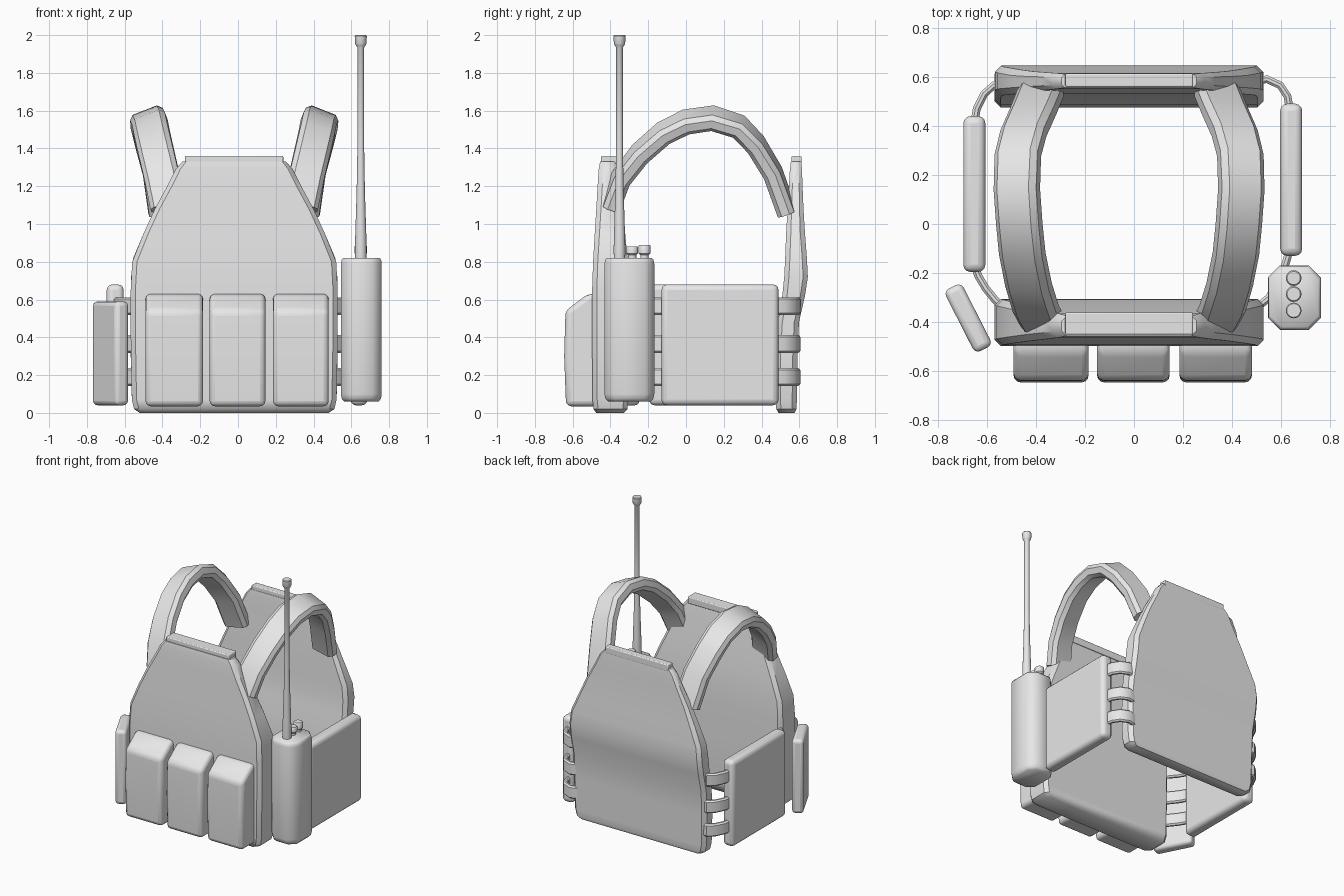
import bpy, bmesh, math
from mathutils import Vector, Matrix

if "Cube" in bpy.data.objects:
    bpy.data.objects.remove(bpy.data.objects["Cube"], do_unlink=True)

CX = -0.02  # vest centre line
grey = bpy.data.materials.new("plain_grey")
grey.use_nodes = True
grey.diffuse_color = (0.8, 0.8, 0.8, 1)
grey.node_tree.nodes["Principled BSDF"].inputs["Base Color"].default_value = (0.8, 0.8, 0.8, 1)


def finish(name, bm, bevel=0, segments=3, angle=40):
    bmesh.ops.recalc_face_normals(bm, faces=bm.faces)
    me = bpy.data.meshes.new(name)
    bm.to_mesh(me)
    bm.free()
    me.materials.append(grey)
    ob = bpy.data.objects.new(name, me)
    bpy.context.collection.objects.link(ob)
    if bevel:
        mod = ob.modifiers.new("soft_edges", 'BEVEL')
        mod.width, mod.segments, mod.limit_method = bevel, segments, 'ANGLE'
    bpy.ops.object.select_all(action='DESELECT')
    ob.select_set(True)
    bpy.context.view_layer.objects.active = ob
    bpy.ops.object.shade_smooth_by_angle(angle=math.radians(angle))
    return ob


def loft(name, rings, **kw):
    """Skin a list of equal-length point rings and cap both ends."""
    bm = bmesh.new()
    rows = [[bm.verts.new(p) for p in ring] for ring in rings]
    n = len(rows[0])
    for a, b in zip(rows, rows[1:]):
        for i in range(n):
            bm.faces.new((a[i], a[(i + 1) % n], b[(i + 1) % n], b[i]))
    bm.faces.new(rows[0])
    bm.faces.new(rows[-1])
    return finish(name, bm, **kw)


def octagon(w, t, r):
    """Rectangle of half sizes w, t with cut corners."""
    return [(w, t - r), (w - r, t), (r - w, t), (-w, t - r),
            (-w, r - t), (r - w, -t), (w - r, -t), (w, r - t)]


def box(name, centre, size, bevel, turn=0):
    bm = bmesh.new()
    bmesh.ops.create_cube(bm, size=1, matrix=Matrix.Translation(centre)
                          @ Matrix.Rotation(turn, 4, 'Z') @ Matrix.Diagonal((*size, 1)))
    return finish(name, bm, bevel)


def sweep(name, path, side, w, t, r):
    """Flat band along a path; side is the width direction."""
    pts = [Vector(p) for p in path]
    rings = []
    for i, p in enumerate(pts):
        tangent = (pts[min(i + 1, len(pts) - 1)] - pts[max(i - 1, 0)]).normalized()
        s = (side - tangent * side.dot(tangent)).normalized()
        nrm = tangent.cross(s)
        rings.append([p + s * u + nrm * v for u, v in octagon(w, t, r)])
    return loft(name, rings)


def panel(name, rows):
    """Armour panel from rows of height, half width, two y limits."""
    rings = []
    for z, hw, y0, y1 in rows:
        yc, t = (y0 + y1) / 2, abs(y1 - y0) / 2
        rings.append([(CX + u, yc + v, z) for u, v in octagon(hw, t, min(0.025, t * 0.5))])
    return loft(name, rings)


def turned(name, x, y, profile, sides=16):
    """Round part from (radius, height) pairs."""
    rings = [[(x + r * math.cos(a), y + r * math.sin(a), z)
              for a in (math.tau * i / sides for i in range(sides))] for r, z in profile]
    return loft(name, rings)


# Front and back panels
panel("front_panel", [
    (0.0, 0.50, -0.475, -0.33), (0.02, 0.53, -0.49, -0.31), (0.07, 0.542, -0.495, -0.305),
    (0.4, 0.548, -0.497, -0.305), (0.65, 0.548, -0.497, -0.305), (0.8, 0.54, -0.492, -0.308),
    (0.95, 0.48, -0.483, -0.322), (1.08, 0.42, -0.475, -0.338), (1.2, 0.355, -0.468, -0.355),
    (1.29, 0.31, -0.462, -0.365), (1.33, 0.275, -0.455, -0.375)])
panel("back_panel", [
    (0.0, 0.50, 0.49, 0.575), (0.02, 0.53, 0.478, 0.585), (0.07, 0.542, 0.475, 0.587),
    (0.3, 0.548, 0.475, 0.59), (0.48, 0.548, 0.485, 0.598), (0.62, 0.548, 0.51, 0.63),
    (0.72, 0.546, 0.52, 0.645), (0.82, 0.535, 0.525, 0.64), (0.95, 0.48, 0.53, 0.63),
    (1.08, 0.42, 0.538, 0.622), (1.2, 0.355, 0.545, 0.617), (1.29, 0.31, 0.55, 0.614),
    (1.33, 0.275, 0.555, 0.61)])
for name, y, depth in (("front_top_trim", -0.405, 0.09), ("back_top_trim", 0.585, 0.055)):
    box(name, (CX, y, 1.335), (0.52, depth, 0.05), 0.006)

# Shoulder straps
arc = [(0.35, -0.40, 1.09), (0.38, -0.345, 1.24), (0.41, -0.245, 1.37), (0.435, -0.12, 1.48),
       (0.447, 0.0, 1.54), (0.457, 0.14, 1.56), (0.453, 0.28, 1.515), (0.43, 0.37, 1.42),
       (0.39, 0.46, 1.27), (0.36, 0.535, 1.06)]
for name, s in (("left_shoulder_strap", 1), ("right_shoulder_strap", -1)):
    tilt = Vector((math.cos(0.38), 0, -s * math.sin(0.38)))
    sweep(name, [(CX + s * x, y, z) for x, y, z in arc], tilt, 0.093, 0.046, 0.024)

# Three front pouches from a side profile
side = [(-0.46, 0.035), (-0.635, 0.035), (-0.645, 0.3), (-0.638, 0.54), (-0.52, 0.63), (-0.46, 0.63)]
for name, x0, x1 in (("right_front_pouch", -0.49, -0.185), ("middle_front_pouch", -0.15, 0.145),
                     ("left_front_pouch", 0.185, 0.48)):
    loft(name, [[(x, y, z) for y, z in side] for x in (x0, x1)], bevel=0.028)

# Side panels
box("left_side_panel", (0.64, 0.18, 0.36), (0.09, 0.62, 0.64), 0.03)
box("right_side_panel", (-0.65, 0.122, 0.36), (0.09, 0.635, 0.64), 0.03)

# Webbing loops joining the side panels to the vest
loops = {
    "left_back_loop": [(0.635, 0.46), (0.625, 0.52), (0.595, 0.565), (0.54, 0.59), (0.49, 0.575)],
    "left_front_loop": [(0.635, -0.10), (0.618, -0.16), (0.59, -0.23), (0.55, -0.30), (0.50, -0.34)],
    "right_back_loop": [(-0.65, 0.41), (-0.64, 0.47), (-0.61, 0.53), (-0.57, 0.565), (-0.53, 0.56)],
    "right_front_loop": [(-0.65, -0.16), (-0.635, -0.21), (-0.605, -0.26), (-0.565, -0.31), (-0.53, -0.34)],
}
for name, path in loops.items():
    for i, z in enumerate((0.19, 0.365, 0.565)):
        sweep(f"{name}_{i + 1}", [(x, y, z) for x, y in path], Vector((0, 0, 1)), 0.047, 0.016, 0.01)

# Slanted pouch on the right side
box("right_side_pouch", (-0.675, -0.383, 0.315), (0.08, 0.285, 0.55), 0.024, math.radians(27))

# Radio body, knobs and antenna
body = []
for z, k in ((0.06, 0.85), (0.075, 0.96), (0.1, 1), (0.79, 1), (0.81, 0.97), (0.82, 0.9)):
    body.append([(0.653 + u * k, -0.3 + v * k, z) for u, v in octagon(0.108, 0.132, 0.05)])
loft("radio_body", body, angle=50)
for i, (y, top) in enumerate(((-0.285, 0.88), (-0.22, 0.89))):
    turned(f"radio_knob_{i + 1}", 0.65, y,
           [(0.022, 0.81), (0.022, 0.835), (0.032, 0.845), (0.032, top - 0.006), (0.027, top)])
turned("radio_antenna", 0.65, -0.352,
       [(0.03, 0.81), (0.031, 0.87), (0.029, 0.95), (0.022, 1.17), (0.018, 1.4), (0.018, 1.935),
        (0.025, 1.945), (0.03, 1.955), (0.032, 1.995), (0.028, 2.0)])
